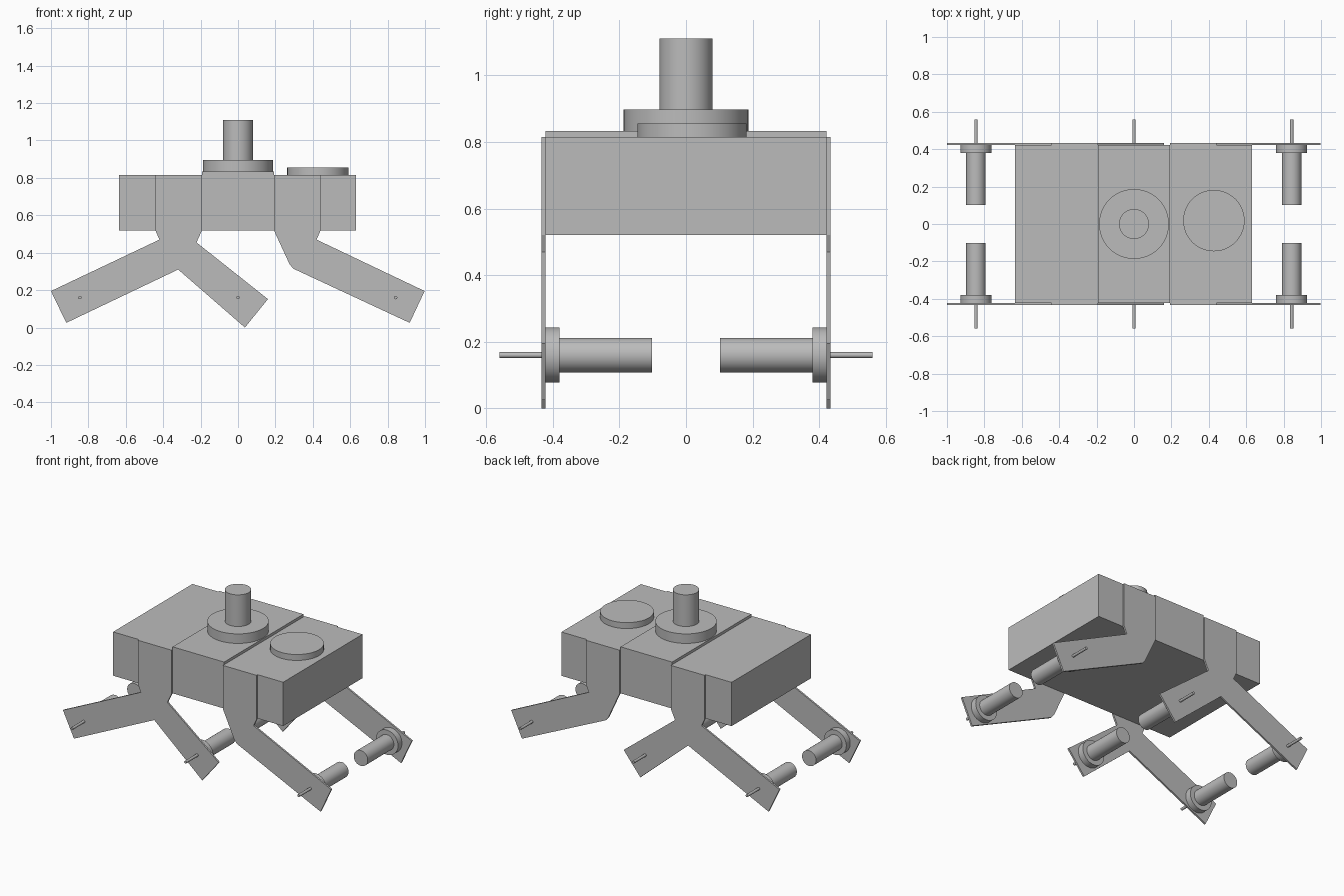
import bpy
import bmesh
import math

cube = bpy.data.objects.get("Cube")
if cube:
    bpy.data.objects.remove(cube, do_unlink=True)

grey = bpy.data.materials.new("plain_grey")
grey.use_nodes = True
grey.diffuse_color = (0.5, 0.5, 0.5, 1)
grey.node_tree.nodes["Principled BSDF"].inputs["Base Color"].default_value = (0.5, 0.5, 0.5, 1)


def box(name, x0, x1, y0, y1, z0, z1):
    bpy.ops.mesh.primitive_cube_add(
        size=1, location=((x0 + x1) / 2, (y0 + y1) / 2, (z0 + z1) / 2))
    ob = bpy.context.object
    ob.name = name
    ob.scale = (x1 - x0, y1 - y0, z1 - z0)
    bpy.ops.object.transform_apply(location=False, rotation=False)
    ob.data.materials.append(grey)


def cylinder(name, radius, depth, centre, along_y=False, sides=48):
    bpy.ops.mesh.primitive_cylinder_add(
        vertices=sides, radius=radius, depth=depth, location=centre,
        rotation=(math.pi / 2 if along_y else 0, 0, 0))
    ob = bpy.context.object
    ob.name = name
    ob.data.materials.append(grey)
    bpy.ops.object.shade_smooth_by_angle(angle=math.radians(35))


def plate(name, outline, y0, y1):
    """Flat sheet cut to an x-z outline, between two y values."""
    bm = bmesh.new()
    face = bm.faces.new([bm.verts.new((x, y0, z)) for x, z in outline])
    ext = bmesh.ops.extrude_face_region(bm, geom=[face])
    verts = [v for v in ext["geom"] if isinstance(v, bmesh.types.BMVert)]
    bmesh.ops.translate(bm, verts=verts, vec=(0, y1 - y0, 0))
    bmesh.ops.recalc_face_normals(bm, faces=bm.faces)
    mesh = bpy.data.meshes.new(name)
    bm.to_mesh(mesh)
    bm.free()
    mesh.materials.append(grey)
    ob = bpy.data.objects.new(name, mesh)
    bpy.context.collection.objects.link(ob)


# Body: two end boxes and a slightly raised centre box
INNER, OUTER = 0.422, 0.434
box("right_body", -0.635, -0.192, -INNER, INNER, 0.52, 0.815)
box("centre_body", -0.192, 0.192, -INNER, INNER, 0.52, 0.833)
box("left_body", 0.192, 0.632, -INNER, INNER, 0.52, 0.815)

# Mast on the centre and low disc on the left box
cylinder("mast_base", 0.187, 0.064, (0, 0, 0.865))
cylinder("mast", 0.08, 0.213, (0, 0, 1.0035))
cylinder("top_disc", 0.164, 0.04, (0.427, 0.018, 0.835))

# Leg outlines: a bent leg, and a forked one
bent_leg = [(0.192, 0.815), (0.192, 0.52), (0.275, 0.34), (0.295, 0.315),
            (0.918, 0.025), (0.998, 0.195), (0.42, 0.47), (0.442, 0.52),
            (0.442, 0.815)]
forked_leg = [(-0.192, 0.815), (-0.192, 0.52), (-0.222, 0.455),
              (0.16, 0.152), (0.037, 0.0), (-0.32, 0.31),
              (-0.918, 0.025), (-1.0, 0.195), (-0.42, 0.47),
              (-0.442, 0.52), (-0.442, 0.815)]

# Legs and wheel motors on both sides
for side, s in (("front", -1), ("back", 1)):
    plate(side + "_bent_leg", bent_leg, s * INNER, s * OUTER)
    plate(side + "_forked_leg", forked_leg, s * INNER, s * OUTER)
    for place, x in (("right", -0.845), ("middle", 0), ("left", 0.843)):
        name = side + "_" + place
        cylinder(name + "_motor", 0.052, 0.28, (x, s * 0.242, 0.16), True)
        cylinder(name + "_motor_flange", 0.083, 0.042, (x, s * 0.401, 0.16), True)
        cylinder(name + "_shaft", 0.009, 0.14, (x, s * 0.49, 0.16), True, 16)
